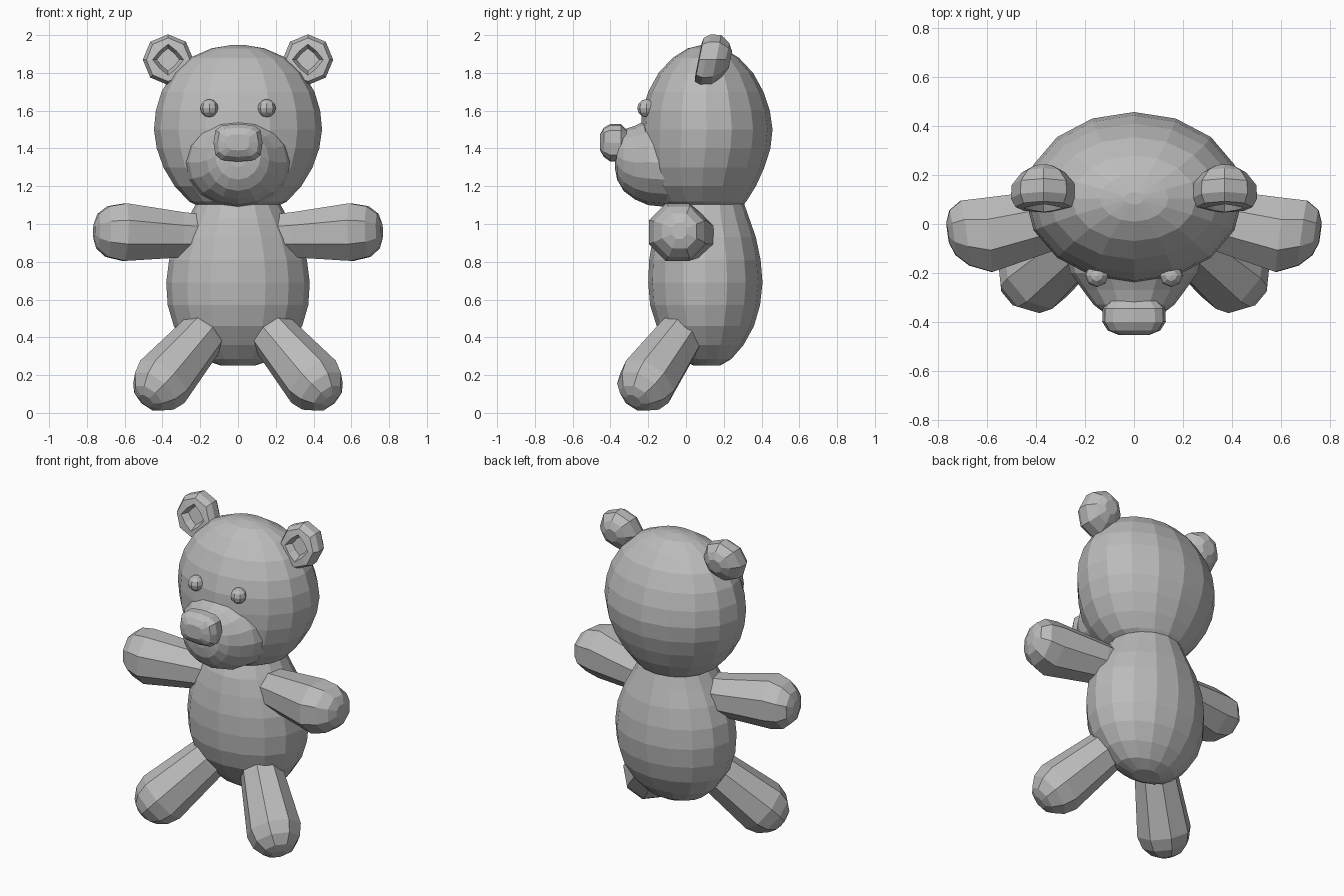
import bpy, bmesh, math
from mathutils import Vector

if "Cube" in bpy.data.objects:
    bpy.data.objects.remove(bpy.data.objects["Cube"])

fur = bpy.data.materials.new("grey plush")
fur.diffuse_color = (0.5, 0.5, 0.5, 1)
fur.use_nodes = True
fur.node_tree.nodes["Principled BSDF"].inputs["Base Color"].default_value = fur.diffuse_color


def loft(name, rings):
    """Skin a list of equal-length point rings and close both ends."""
    bm = bmesh.new()
    rows = [[bm.verts.new(p) for p in ring] for ring in rings]
    n = len(rows[0])
    for a, b in zip(rows, rows[1:]):
        for i in range(n):
            j = (i + 1) % n
            bm.faces.new((a[i], a[j], b[j], b[i]))
    bm.faces.new(rows[0][::-1])
    bm.faces.new(rows[-1])
    bmesh.ops.recalc_face_normals(bm, faces=bm.faces)
    mesh = bpy.data.meshes.new(name)
    bm.to_mesh(mesh)
    bm.free()
    mesh.materials.append(fur)
    obj = bpy.data.objects.new(name, mesh)
    bpy.context.collection.objects.link(obj)
    return obj


def ring(c, u, v, n, power=1.0, turn=0.0):
    """Ellipse (or rounded box when power < 1) around c with half axes u and v."""
    c, u, v = Vector(c), Vector(u), Vector(v)
    out = []
    for i in range(n):
        a = 2 * math.pi * (i + turn) / n
        ca, sa = math.cos(a), math.sin(a)
        out.append(c + u * math.copysign(abs(ca) ** power, ca)
                   + v * math.copysign(abs(sa) ** power, sa))
    return out


def stacked(name, rows):
    """Rows of (z, half width, front y, back y)."""
    return loft(name, [ring((0, (f + b) / 2, z), (w, 0, 0), (0, (b - f) / 2, 0), 16)
                       for z, w, f, b in rows])


def forward(name, rows, n, power=1.0):
    """Rows of (y, half width, low z, high z)."""
    return loft(name, [ring((0, y, (lo + hi) / 2), (w, 0, 0), (0, 0, (hi - lo) / 2), n, power)
                       for y, w, lo, hi in rows])


def limb(name, s, points):
    """Eight-sided limb along (x, y, z, radius) points; s mirrors it in x."""
    pts = [Vector(p[:3]) for p in points]
    rings = []
    for i, p in enumerate(pts):
        d = (pts[-1] - pts[0]).normalized()
        u = d.cross(Vector((0, 0, 1))).normalized()
        v = u.cross(d)
        r = points[i][3]
        rings.append([(s * q.x, q.y, q.z) for q in ring(p, u * r, v * r, 8, turn=0.5)])
    return loft(name, rings)


# torso and head
stacked("torso", [
    (0.25, 0.09, 0.04, 0.18), (0.285, 0.19, -0.02, 0.24), (0.36, 0.275, -0.09, 0.305),
    (0.46, 0.34, -0.155, 0.36), (0.57, 0.372, -0.19, 0.392), (0.69, 0.38, -0.2, 0.405),
    (0.81, 0.365, -0.195, 0.395), (0.93, 0.32, -0.175, 0.37), (1.03, 0.265, -0.15, 0.335),
    (1.13, 0.21, -0.1, 0.3)])
stacked("head", [
    (1.085, 0.19, -0.08, 0.29), (1.12, 0.26, -0.14, 0.32), (1.2, 0.335, -0.2, 0.37),
    (1.3, 0.395, -0.23, 0.415), (1.4, 0.43, -0.24, 0.447), (1.5, 0.445, -0.24, 0.458),
    (1.6, 0.435, -0.232, 0.444), (1.7, 0.405, -0.2, 0.41), (1.8, 0.345, -0.145, 0.355),
    (1.88, 0.255, -0.07, 0.28), (1.93, 0.14, 0.01, 0.2), (1.947, 0.04, 0.08, 0.13)])

# muzzle and nose
forward("muzzle", [
    (-0.05, 0.3, 1.085, 1.56), (-0.2, 0.26, 1.1, 1.555), (-0.27, 0.21, 1.13, 1.52),
    (-0.33, 0.165, 1.175, 1.5), (-0.365, 0.12, 1.235, 1.48), (-0.377, 0.05, 1.3, 1.42)], 16)
forward("nose", [
    (-0.315, 0.1, 1.36, 1.5), (-0.345, 0.128, 1.33, 1.53), (-0.4, 0.13, 1.33, 1.53),
    (-0.435, 0.108, 1.355, 1.51), (-0.455, 0.06, 1.39, 1.475)], 12, 0.6)

for s, side in ((1, "right"), (-1, "left")):
    # eye
    bm = bmesh.new()
    bmesh.ops.create_uvsphere(bm, u_segments=8, v_segments=6, radius=0.048)
    mesh = bpy.data.meshes.new(side + "_eye")
    bm.to_mesh(mesh)
    bm.free()
    mesh.materials.append(fur)
    eye = bpy.data.objects.new(side + "_eye", mesh)
    eye.location = (s * 0.152, -0.21, 1.613)
    bpy.context.collection.objects.link(eye)

    # ear: domed back, raised rim, and a diamond-shaped hollow in front
    rows = [(0.235, 0.045, 1), (0.21, 0.09, 1), (0.16, 0.13, 1), (0.105, 0.134, 1),
            (0.07, 0.115, 1), (0.065, 0.082, 1.7), (0.11, 0.06, 1.7)]
    loft(side + "_ear", [ring((s * 0.37, y, 1.87), (s * r, 0, 0), (0, 0.2 * r, r), 8, p)
                         for y, r, p in rows])

    # arm
    limb(side + "_arm", s, [
        (0.12, 0.05, 0.94, 0.11), (0.3, 0.025, 0.943, 0.13), (0.6, -0.045, 0.957, 0.165),
        (0.69, -0.037, 0.96, 0.145), (0.742, -0.035, 0.962, 0.1), (0.762, -0.035, 0.963, 0.045)])

    # leg
    root, foot = Vector((0.19, -0.03, 0.41)), Vector((0.40, -0.205, 0.165))
    d = (foot - root).normalized()
    limb(side + "_leg", s, [
        (*(root - d * 0.12), 0.09), (*root, 0.128), (*foot, 0.163),
        (*(foot + d * 0.075), 0.142), (*(foot + d * 0.13), 0.095), (*(foot + d * 0.152), 0.045)])
